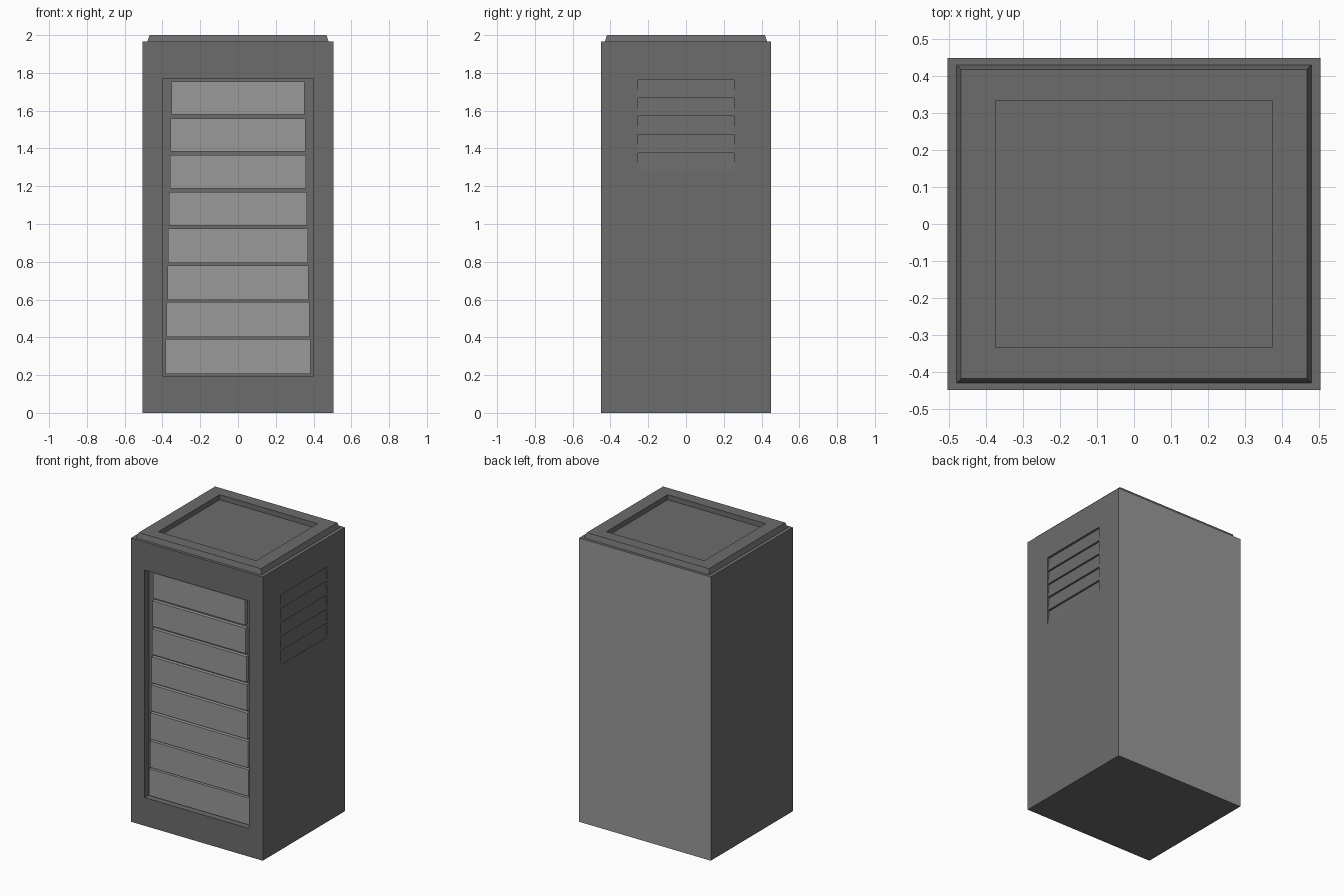
import bpy, bmesh

if "Cube" in bpy.data.objects:
    bpy.data.objects.remove(bpy.data.objects["Cube"])

W, D, H = 0.505, 0.45, 1.965   # half width, half depth, body height


def material(name, v):
    m = bpy.data.materials.new(name)
    m.diffuse_color = (v, v, v, 1)
    m.use_nodes = True
    m.node_tree.nodes["Principled BSDF"].inputs["Base Color"].default_value = m.diffuse_color
    return m


dark = material("dark_grey", 0.15)
light = material("light_grey", 0.32)


def add_object(name, bm, mat=None):
    bmesh.ops.recalc_face_normals(bm, faces=bm.faces[:])
    mesh = bpy.data.meshes.new(name)
    bm.to_mesh(mesh)
    bm.free()
    ob = bpy.data.objects.new(name, mesh)
    bpy.context.collection.objects.link(ob)
    if mat:
        mesh.materials.append(mat)
    return ob


def box(name, lo, hi, mat=None):
    bm = bmesh.new()
    bmesh.ops.create_cube(bm, size=1)
    for v in bm.verts:
        v.co = [(a + b) / 2 + c * (b - a) for a, b, c in zip(lo, hi, v.co)]
    return add_object(name, bm, mat)


def cut(target, cutter):
    mod = target.modifiers.new("cut", 'BOOLEAN')
    mod.operation = 'DIFFERENCE'
    mod.solver = 'EXACT'
    mod.object = cutter
    bpy.context.view_layer.objects.active = target
    bpy.ops.object.modifier_apply(modifier=mod.name)
    bpy.data.objects.remove(cutter)


# Cabinet body
body = box("cabinet_body", (-W, -D, 0), (W, D, H), dark)
body.data.materials.append(light)

# Shallow front opening
cut(body, box("front_cutter", (-0.40, -0.6, 0.195), (0.40, -0.40, 1.77)))

# Louvred side vent: sawtooth profile, each blade leans out towards its lower edge
pitch, top = 0.097, 1.765
profile = [(W + 0.1, top)]
for i in range(5):
    profile += [(W - 0.015, top - i * pitch), (W - 0.002, top - (i + 1) * pitch)]
profile.append((W + 0.1, top - 5 * pitch))
bm = bmesh.new()
face = bm.faces.new([bm.verts.new((x, -0.255, z)) for x, z in profile])
ext = bmesh.ops.extrude_face_region(bm, geom=[face])
bmesh.ops.translate(bm, vec=(0, 0.51, 0),
                    verts=[g for g in ext["geom"] if isinstance(g, bmesh.types.BMVert)])
cut(body, add_object("vent_cutter", bm))

# Lighter back face
for p in body.data.polygons:
    p.material_index = 1 if p.normal.y > 0.9 and p.center.y > D - 0.01 else 0

# Top frame: tapered rim around an open panel
rings = [(0.375, 0.335, H), (0.48, 0.43, H), (0.468, 0.418, 2.0), (0.375, 0.335, 2.0)]
bm = bmesh.new()
loops = [[bm.verts.new((sx * x, sy * y, z)) for sx, sy in ((-1, -1), (1, -1), (1, 1), (-1, 1))]
         for x, y, z in rings]
for a, b in zip(loops, loops[1:] + loops[:1]):
    for i in range(4):
        j = (i + 1) % 4
        bm.faces.new((a[i], a[j], b[j], b[i]))
add_object("top_frame", bm, dark)

# Front drawers, slightly wider and taller towards the bottom
for i in range(8):
    t = i / 7
    half = 0.383 - 0.031 * t
    z = 0.205 + 0.1965 * i
    box(f"front_panel_{i + 1}", (-half, -0.425, z), (half, -0.399, z + 0.186 - 0.012 * t), light)
